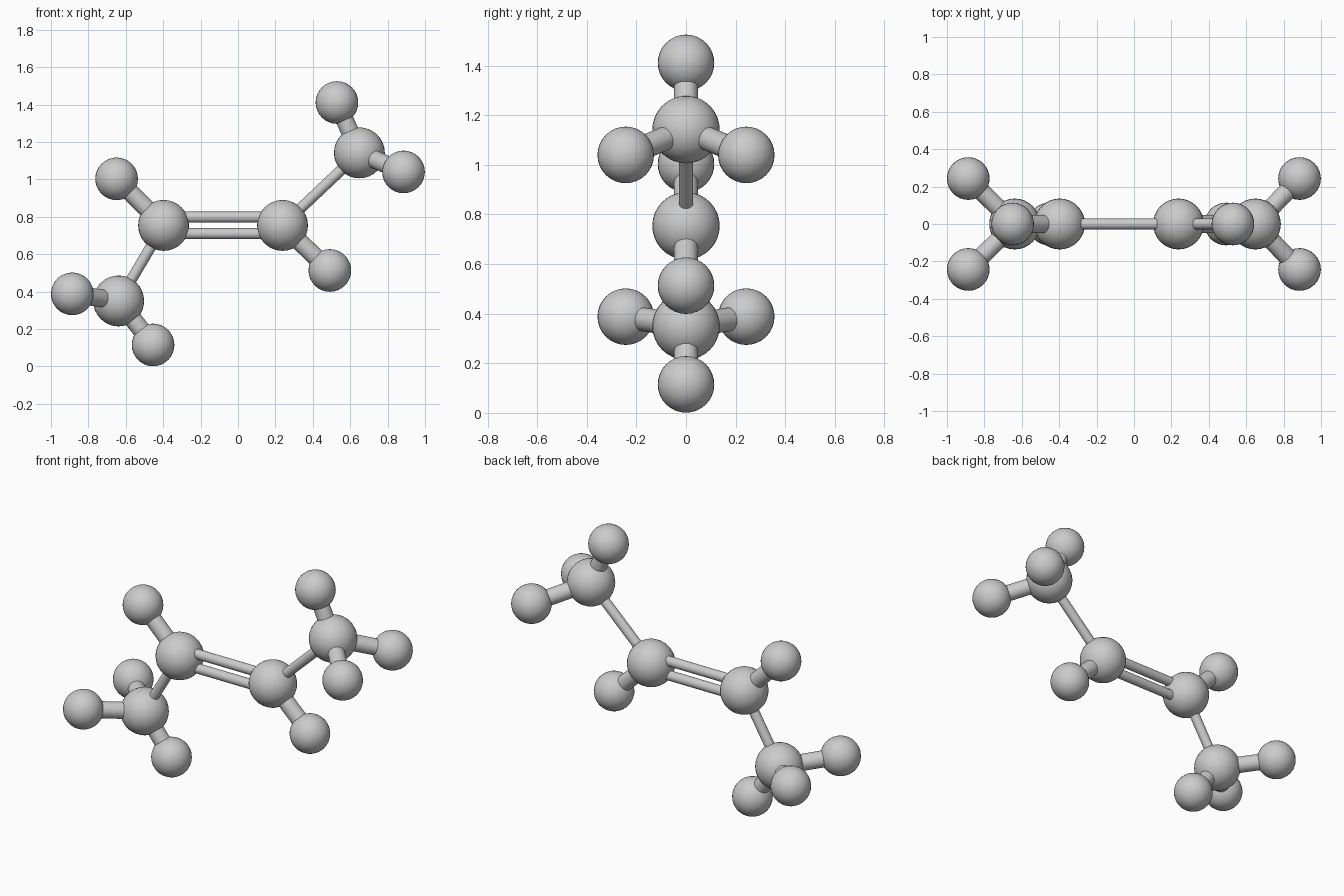
import bpy
from math import radians
from mathutils import Vector

if "Cube" in bpy.data.objects:
    bpy.data.objects.remove(bpy.data.objects["Cube"])

C_R, H_R = 0.136, 0.114      # carbon and hydrogen radii
THIN, THICK = 0.029, 0.048   # carbon-carbon and carbon-hydrogen bond radii


def smooth(ob, name):
    ob.name = name
    bpy.ops.object.shade_smooth_by_angle(angle=radians(40))


def atom(name, pos, r):
    bpy.ops.mesh.primitive_uv_sphere_add(segments=32, ring_count=16, radius=r, location=pos)
    smooth(bpy.context.object, name)


def bond(name, a, b, r):
    a, b = Vector(a), Vector(b)
    d = b - a
    bpy.ops.mesh.primitive_cylinder_add(vertices=32, radius=r, depth=d.length,
                                        location=(a + b) / 2)
    ob = bpy.context.object
    ob.rotation_euler = d.to_track_quat('Z', 'Y').to_euler()
    smooth(ob, name)


# Carbon chain
carbons = {
    "left_methyl": (-0.638, 0, 0.35),
    "left_middle": (-0.398, 0, 0.754),
    "right_middle": (0.238, 0, 0.754),
    "right_methyl": (0.649, 0, 1.142),
}
for name, pos in carbons.items():
    atom(name + "_carbon", pos, C_R)

# Single bonds to the end carbons
for side in ("left", "right"):
    bond(side + "_single_bond", carbons[side + "_middle"], carbons[side + "_methyl"], THIN)

# Double bond: two parallel rods
for name, dz in (("upper", 0.044), ("lower", -0.044)):
    off = Vector((0, 0, dz))
    bond(name + "_double_bond", Vector(carbons["left_middle"]) + off,
         Vector(carbons["right_middle"]) + off, THIN)

# Hydrogens, each joined to its carbon; those with y are mirrored front to back
hydrogens = [
    ("left_middle", (-0.649, 0, 1.003)),
    ("right_middle", (0.491, 0, 0.513)),
    ("right_methyl", (0.529, 0, 1.411)),
    ("right_methyl", (0.885, 0.243, 1.04)),
    ("left_methyl", (-0.886, 0.243, 0.388)),
    ("left_methyl", (-0.454, 0, 0.115)),
]
for owner, (x, y, z) in hydrogens:
    for s in ((1, -1) if y else (1,)):
        p = (x, s * y, z)
        atom(owner + "_hydrogen", p, H_R)
        bond(owner + "_hydrogen_bond", carbons[owner], p, THICK)
